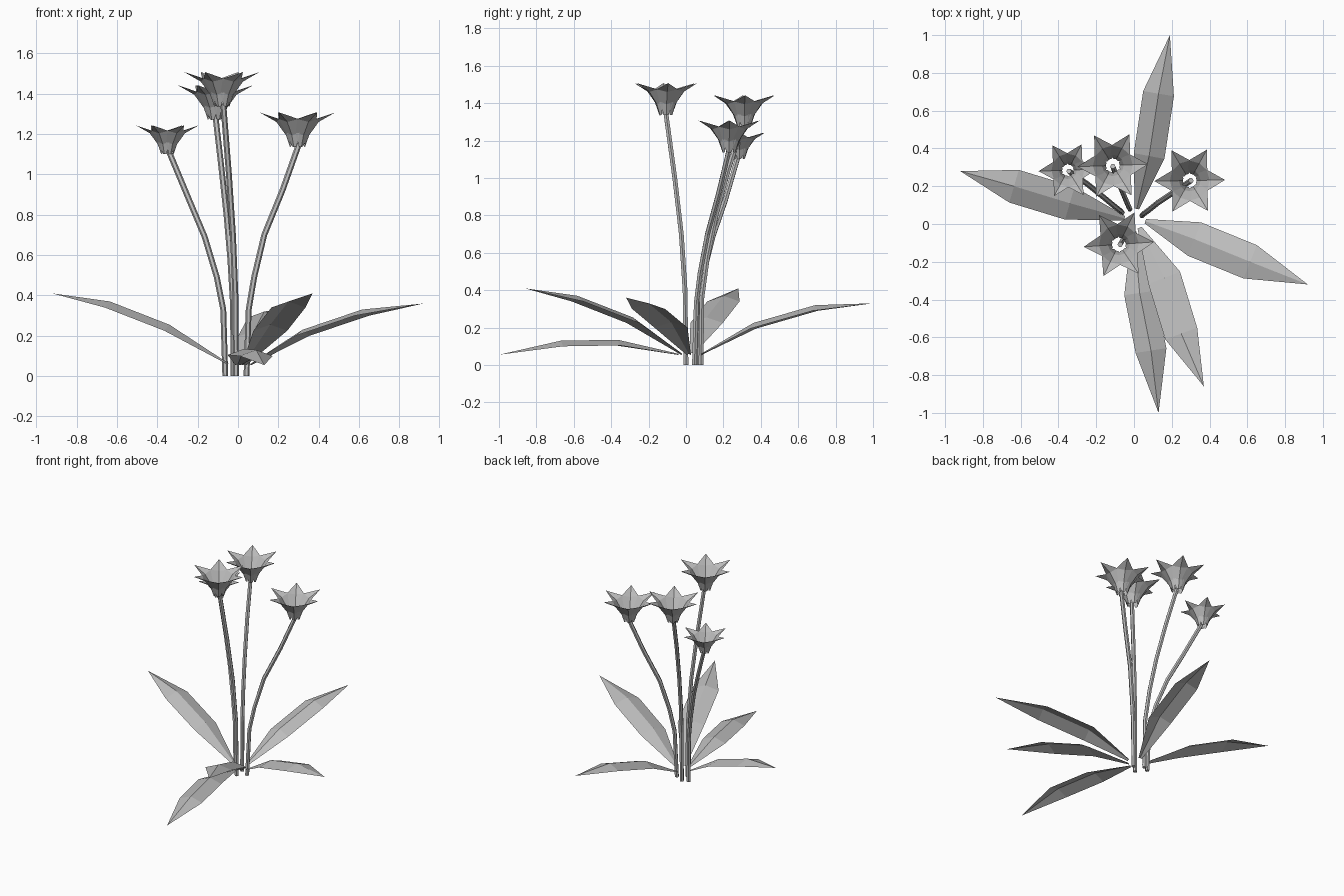
import bpy, bmesh, math
from mathutils import Vector

if "Cube" in bpy.data.objects:
    bpy.data.objects.remove(bpy.data.objects["Cube"])

grey = bpy.data.materials.new("soft_grey")
grey.diffuse_color = (0.5, 0.5, 0.5, 1)
grey.use_nodes = True
grey.node_tree.nodes["Principled BSDF"].inputs["Base Color"].default_value = grey.diffuse_color


def finish(name, bm):
    mesh = bpy.data.meshes.new(name)
    bm.to_mesh(mesh)
    bm.free()
    mesh.materials.append(grey)
    obj = bpy.data.objects.new(name, mesh)
    bpy.context.collection.objects.link(obj)
    return obj


def blade(bm, mids, sides, widths, fold):
    """Folded blade: midline points, side vectors, half widths, fold offsets of the edges."""
    rows = []
    for p, s, w, f in zip(mids, sides, widths, fold):
        m = bm.verts.new(p)
        rows.append((bm.verts.new(p + s * w + f), m, bm.verts.new(p - s * w + f)) if w else (m, m, m))
    for a, b in zip(rows, rows[1:]):
        for i in (0, 1):
            quad = [a[i], a[i + 1], b[i + 1], b[i]]
            bm.faces.new(list(dict.fromkeys(quad)))


def leaf(name, points, width):
    mids = [Vector(p) for p in points]
    sides = []
    for i in range(4):
        d = mids[min(i + 1, 3)] - mids[max(i - 1, 0)]
        sides.append(Vector((d.y, -d.x, 0)).normalized())
    bm = bmesh.new()
    drop = Vector((0, 0, -0.03))
    blade(bm, mids, sides, (0.012, width / 2, width / 2, 0), (drop * 0.2, drop, drop, drop * 0))
    finish(name, bm)


def stem(name, points, radius=0.0145, n=6):
    bm = bmesh.new()
    pts = [Vector(p) for p in points]
    rings = []
    for i, p in enumerate(pts):
        d = (pts[min(i + 1, len(pts) - 1)] - pts[max(i - 1, 0)]).normalized()
        if i == 0:
            d = Vector((0, 0, 1))
        u = Vector((0, 1, 0)).cross(d).normalized()
        v = d.cross(u)
        rings.append([bm.verts.new(p + radius * (u * math.cos(k * math.tau / n) + v * math.sin(k * math.tau / n)))
                      for k in range(n)])
    for a, b in zip(rings, rings[1:]):
        for k in range(n):
            j = (k + 1) % n
            bm.faces.new((a[k], a[j], b[j], b[k]))
    bm.faces.new(rings[0][::-1])
    bm.faces.new(rings[-1])
    finish(name, bm)


def flower(name, base, scale, turn):
    """Six keeled petals flaring from an open throat."""
    profile = ((0.037, 0, 0.013, 0.004), (0.058, 0.06, 0.038, 0.012),
               (0.105, 0.125, 0.056, 0.014), (0.187, 0.172, 0, 0))
    bm = bmesh.new()
    for k in range(6):
        a = math.radians(turn + 60 * k)
        out, side = Vector((math.cos(a), math.sin(a), 0)), Vector((-math.sin(a), math.cos(a), 0))
        mids = [Vector(base) + (out * r + Vector((0, 0, z))) * scale for r, z, w, f in profile]
        folds = [(out * -f + Vector((0, 0, f))) * scale for r, z, w, f in profile]
        blade(bm, mids, [side] * 4, [w * scale for r, z, w, f in profile], folds)
    finish(name, bm)


# Leaves fanning out from the foot
leaf("back_leaf", ((0.015, 0.08, 0.06), (0.08, 0.36, 0.225), (0.13, 0.69, 0.32), (0.19, 1.0, 0.33)), 0.165)
leaf("left_leaf", ((-0.05, 0.03, 0.065), (-0.34, 0.11, 0.255), (-0.635, 0.2, 0.37), (-0.92, 0.28, 0.41)), 0.18)
leaf("right_leaf", ((0.06, 0.015, 0.06), (0.32, -0.08, 0.23), (0.615, -0.2, 0.33), (0.92, -0.32, 0.36)), 0.19)
leaf("front_right_leaf", ((0.03, -0.02, 0.06), (0.16, -0.285, 0.255), (0.25, -0.58, 0.37), (0.37, -0.86, 0.41)), 0.18)
leaf("front_leaf", ((0.0, -0.04, 0.06), (0.03, -0.365, 0.135), (0.09, -0.67, 0.13), (0.13, -1.0, 0.055)), 0.165)

# Curving stems
stem("left_stem", ((-0.063, 0.06, 0), (-0.073, 0.07, 0.33), (-0.105, 0.095, 0.49), (-0.165, 0.145, 0.69),
                   (-0.245, 0.21, 0.88), (-0.345, 0.28, 1.12)))
stem("back_stem", ((-0.022, 0.08, 0), (-0.025, 0.085, 0.36), (-0.038, 0.115, 0.58), (-0.057, 0.16, 0.8),
                   (-0.083, 0.225, 1.04), (-0.112, 0.305, 1.29)))
stem("right_stem", ((0.042, 0.045, 0), (0.053, 0.055, 0.33), (0.08, 0.075, 0.49), (0.13, 0.115, 0.7),
                    (0.22, 0.175, 0.92), (0.302, 0.23, 1.15)))
stem("front_stem", ((-0.01, 0, 0), (-0.013, -0.005, 0.4), (-0.025, -0.025, 0.7), (-0.045, -0.06, 1.0),
                    (-0.073, -0.108, 1.35)))

# Blossoms
flower("left_blossom", (-0.35, 0.285, 1.10), 0.83, 2)
flower("back_blossom", (-0.112, 0.31, 1.27), 1.0, 2)
flower("right_blossom", (0.295, 0.23, 1.135), 1.0, 1)
flower("front_blossom", (-0.08, -0.108, 1.335), 1.0, 4)
